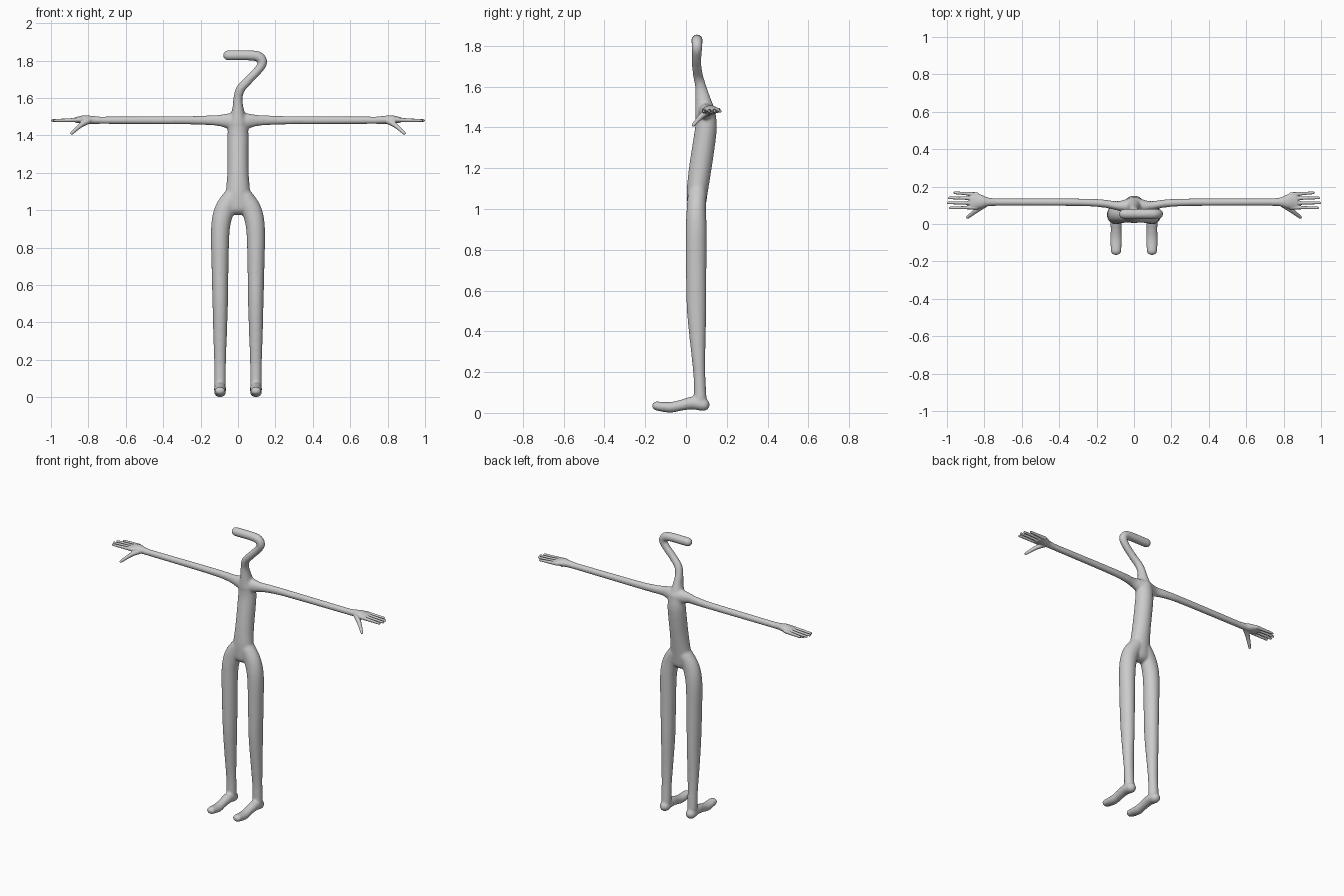
import bpy, bmesh, math
from mathutils import Vector

if "Cube" in bpy.data.objects:
    bpy.data.objects.remove(bpy.data.objects["Cube"], do_unlink=True)

grey = bpy.data.materials.new("plain grey")
grey.use_nodes = True
grey.diffuse_color = (0.6, 0.6, 0.6, 1)
grey.node_tree.nodes["Principled BSDF"].inputs["Base Color"].default_value = (0.6, 0.6, 0.6, 1)

X, Y = Vector((1, 0, 0)), Vector((0, 1, 0))
SIDES, STEPS = 20, 6


def spline(a, b, c, d, t):
    return 0.5 * (2 * b + (c - a) * t + (2 * a - 5 * b + 4 * c - d) * t ** 2
                  + (3 * b - a - 3 * c + d) * t ** 3)


def tube(bm, points, ref, pad=0.0015, flip=1):
    """Smooth round-ended tube; points are x, y, z, radius along ref, other radius."""
    pts = [points[0]] + points + [points[-1]]
    samples = []
    for i in range(len(points) - 1):
        for s in range(STEPS):
            samples.append([spline(*v, s / STEPS) for v in zip(*pts[i:i + 4])])
    samples.append(points[-1])
    centres = [Vector((p[0] * flip, p[1], p[2])) for p in samples]
    last = len(centres) - 1
    rings = []

    def ring(i, push=0, scale=1):
        t = (centres[min(i + 1, last)] - centres[max(i - 1, 0)]).normalized()
        u = (ref - t * ref.dot(t)).normalized()
        w = t.cross(u)
        ra, rb = samples[i][3] + pad, samples[i][4] + pad
        c = centres[i] + t * push * min(ra, rb)
        angles = [2 * math.pi * k / SIDES for k in range(SIDES)]
        rings.append([bm.verts.new(c + scale * (u * ra * math.cos(a) + w * rb * math.sin(a)))
                      for a in angles])

    caps = [math.radians(a) for a in (80, 60, 40, 20)]
    for a in caps:
        ring(0, -math.sin(a), math.cos(a))
    for i in range(last + 1):
        ring(i)
    for a in reversed(caps):
        ring(last, math.sin(a), math.cos(a))
    for r, q in zip(rings, rings[1:]):
        for k in range(SIDES):
            n = (k + 1) % SIDES
            bm.faces.new((r[k], r[n], q[n], q[k]))
    bm.faces.new(rings[0][::-1])
    bm.faces.new(rings[-1])


def finish(bm, name, voxel, smoothing):
    """Fuse the overlapping tubes into one soft skin."""
    bmesh.ops.recalc_face_normals(bm, faces=bm.faces)
    mesh = bpy.data.meshes.new(name)
    bm.to_mesh(mesh)
    bm.free()
    mesh.materials.append(grey)
    mesh.shade_smooth()
    obj = bpy.data.objects.new(name, mesh)
    bpy.context.collection.objects.link(obj)
    fuse = obj.modifiers.new("fuse", 'REMESH')
    fuse.mode = 'VOXEL'
    fuse.voxel_size = voxel
    fuse.use_smooth_shade = True
    soften = obj.modifiers.new("soften", 'SMOOTH')
    soften.factor = 0.5
    soften.iterations = smoothing


body = bmesh.new()

# Torso, leaning back toward the shoulders
tube(body, [(0, .096, 1.47, .05, .048), (0, .098, 1.4, .055, .052), (0, .085, 1.3, .055, .054),
            (0, .07, 1.2, .056, .054), (0, .057, 1.1, .064, .051), (0, .052, 1.02, .075, .044)], X)

# Neck bending over into the bar-shaped head
tube(body, [(0, .095, 1.47, .05, .05), (0, .083, 1.54, .036, .03), (0, .072, 1.6, .026, .023),
            (.015, .06, 1.65, .023, .023), (.06, .053, 1.7, .022, .022),
            (.108, .053, 1.75, .022, .022), (.131, .054, 1.79, .024, .024),
            (.112, .054, 1.82, .026, .026), (.06, .054, 1.828, .026, .026),
            (-.053, .054, 1.828, .026, .026)], Y)

for side in (1, -1):
    # Leg
    tube(body, [(.035, .055, 1.07, .045, .045), (.073, .051, 1.0, .052, .046),
                (.094, .05, .9, .049, .05), (.096, .05, .7, .044, .049),
                (.095, .052, .5, .04, .046), (.096, .06, .3, .034, .034),
                (.096, .066, .18, .03, .028), (.096, .07, .07, .03, .03)], X, flip=side)
    # Foot
    tube(body, [(.096, .085, .04, .031, .03), (.096, .03, .048, .03, .03),
                (.096, -.03, .036, .028, .025), (.096, -.08, .027, .03, .025),
                (.096, -.145, .034, .027, .021)], X, flip=side)
    # Arm flaring into the shoulder
    tube(body, [(0, .1, 1.475, .045, .046), (.06, .096, 1.478, .03, .038),
                (.1, .099, 1.48, .022, .029), (.17, .11, 1.481, .02, .024),
                (.3, .116, 1.481, .019, .021), (.76, .117, 1.481, .019, .018)], Y, flip=side)

    # Hand with palm, four fingers and a drooping thumb
    hand = bmesh.new()
    tube(hand, [(.74, .117, 1.481, .019, .018), (.78, .118, 1.483, .022, .02),
                (.82, .12, 1.485, .036, .022), (.865, .123, 1.483, .043, .014)], Y, .001, side)
    for base, tip, length in ((.158, .167, .958), (.136, .14, .987),
                              (.112, .113, .992), (.089, .086, .982)):
        tube(hand, [(.84, base, 1.484, .011, .011), (.9, (base + tip) / 2, 1.482, .008, .009),
                    (length, tip, 1.48, .0065, .0065)], Y, .001, side)
    tube(hand, [(.8, .105, 1.478, .018, .016), (.84, .075, 1.455, .013, .012),
                (.889, .036, 1.412, .0075, .0075)], Y, .001, side)
    finish(hand, "left_hand" if side > 0 else "right_hand", 0.003, 5)

finish(body, "body", 0.006, 12)
